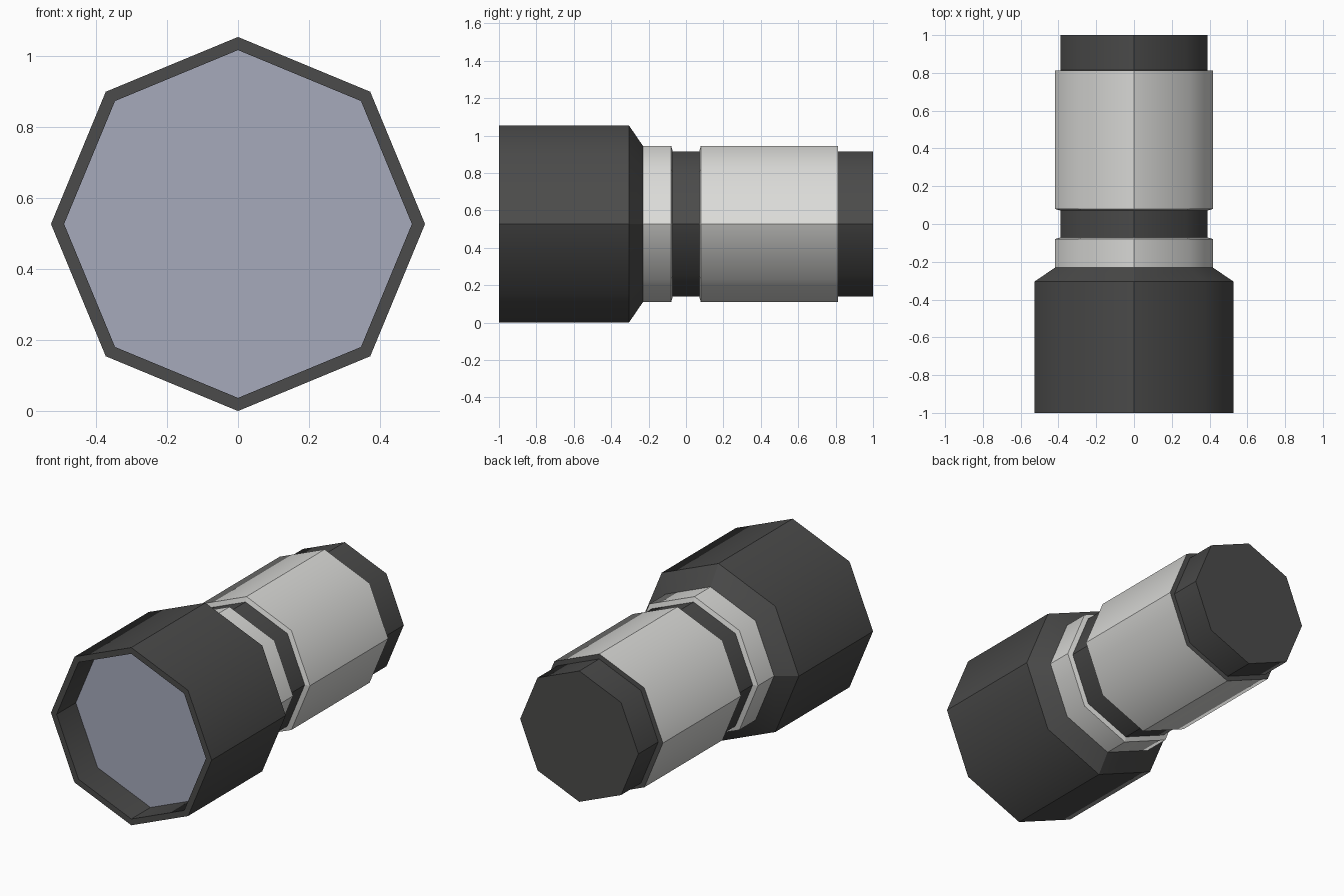
import bpy
import bmesh
from math import cos, sin, pi

cube = bpy.data.objects.get("Cube")
if cube:
    bpy.data.objects.remove(cube)

SIDES = 8
CENTRE_Z = 0.527


def make_material(name, colour):
    mat = bpy.data.materials.new(name)
    mat.use_nodes = True
    mat.diffuse_color = colour
    bsdf = next(n for n in mat.node_tree.nodes if n.type == 'BSDF_PRINCIPLED')
    bsdf.inputs["Base Color"].default_value = colour
    bsdf.inputs["Roughness"].default_value = 0.6
    return mat


dark = make_material("dark grey", (0.07, 0.07, 0.069, 1))
light = make_material("light grey", (0.71, 0.71, 0.69, 1))
glass = make_material("blue grey glass", (0.38, 0.40, 0.50, 1))


def lathe(name, mat, profile, cap_start=False, cap_end=False):
    """Octagonal tube along y from (y, radius) points, going front to back outside."""
    bm = bmesh.new()
    rings = []
    for y, r in profile:
        rings.append([bm.verts.new((r * sin(2 * pi * i / SIDES), y,
                                    CENTRE_Z + r * cos(2 * pi * i / SIDES)))
                      for i in range(SIDES)])
    for a, b in zip(rings, rings[1:]):
        for i in range(SIDES):
            j = (i + 1) % SIDES
            bm.faces.new((a[i], b[i], b[j], a[j])).smooth = True
    if cap_start:
        bm.faces.new(rings[0])
    if cap_end:
        bm.faces.new(reversed(rings[-1]))
    # Rings and the four axis corners stay crisp, the diagonal corners are soft
    for edge in bm.edges:
        edge.smooth = False
    for a, b in zip(rings, rings[1:]):
        for i in range(1, SIDES, 2):
            bm.edges.get((a[i], b[i])).smooth = True
    mesh = bpy.data.meshes.new(name)
    bm.to_mesh(mesh)
    bm.free()
    mesh.materials.append(mat)
    obj = bpy.data.objects.new(name, mesh)
    bpy.context.collection.objects.link(obj)
    return obj


OUTER, BODY, GRIP, BORE = 0.527, 0.417, 0.388, 0.49
LENS_Y = -0.82

# Front hood: recessed bore, rim, outer wall and sloping shoulder
lathe("hood", dark, [(LENS_Y, BORE), (-1, BORE), (-1, OUTER),
                     (-0.305, OUTER), (-0.23, BODY)])

# Front glass set back inside the hood
lathe("lens_glass", glass, [(LENS_Y, BORE), (LENS_Y + 0.01, BORE)],
      cap_start=True, cap_end=True)

# Light collar, dark groove and light main barrel
lathe("front_collar", light, [(-0.23, BODY), (-0.079, BODY), (-0.071, GRIP)])
lathe("groove_ring", dark, [(-0.071, GRIP), (0.071, GRIP)])
lathe("main_barrel", light, [(0.071, GRIP), (0.079, BODY), (0.812, BODY)])

# Dark rear mount with its step and closed back
lathe("rear_mount", dark, [(0.812, BODY), (0.814, GRIP), (1, GRIP)], cap_end=True)
